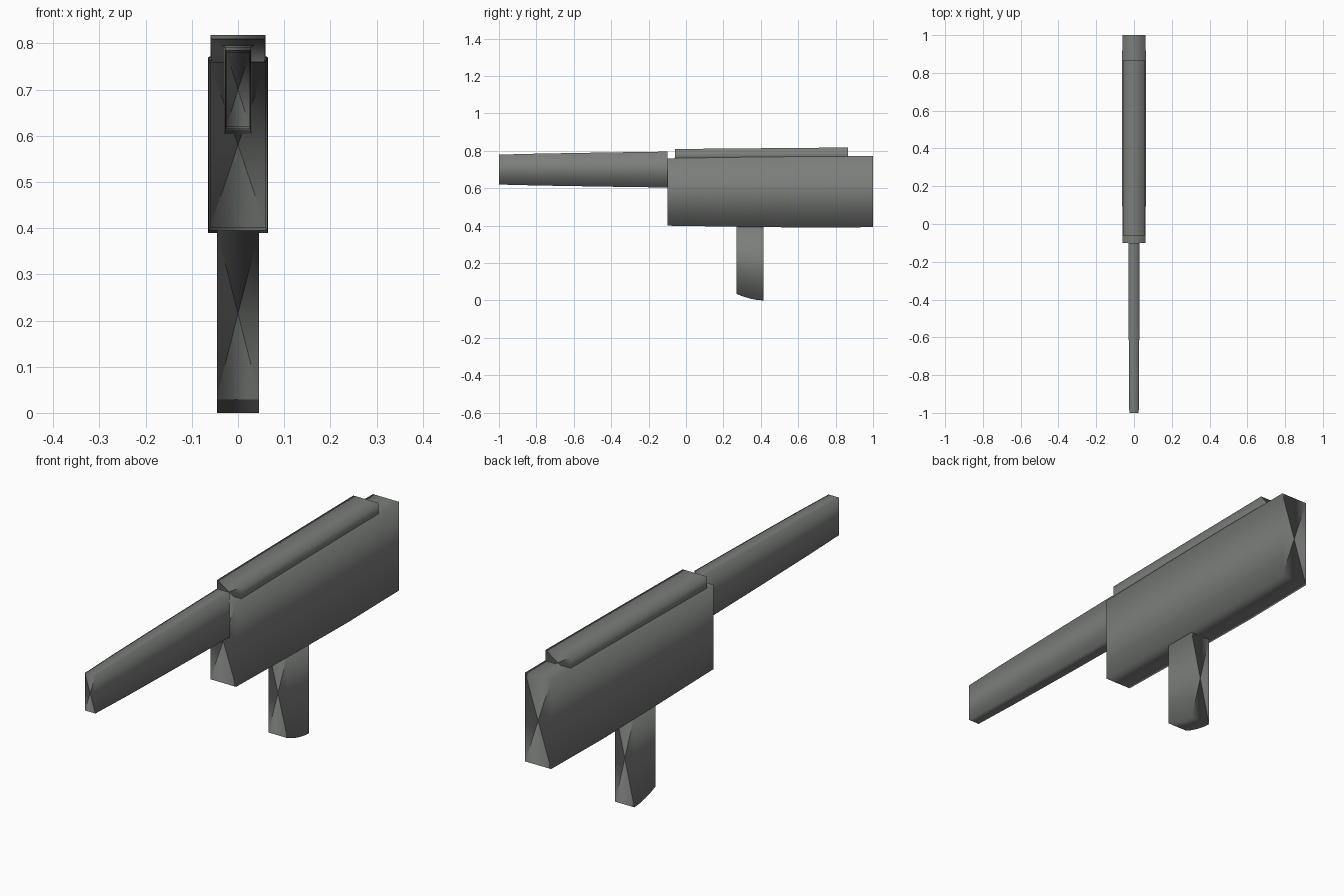
import bpy, bmesh
from mathutils import Vector

if "Cube" in bpy.data.objects:
    bpy.data.objects.remove(bpy.data.objects["Cube"])

dark = bpy.data.materials.new("dark_grey")
dark.diffuse_color = (0.2, 0.21, 0.2, 1)
dark.use_nodes = True
dark.node_tree.nodes["Principled BSDF"].inputs["Base Color"].default_value = dark.diffuse_color


def loft(name, sections):
    """Rectangular sections (y, half width, z low, z high) joined along y,
    closed by triangle fans, with shading normals rounded around the y axis."""
    bm = bmesh.new()
    rings = [[bm.verts.new(c) for c in ((-w, y, lo), (w, y, lo), (w, y, hi), (-w, y, hi))]
             for y, w, lo, hi in sections]
    for a, b in zip(rings, rings[1:]):
        for i in range(4):
            j = (i + 1) % 4
            bm.faces.new((a[i], a[j], b[j], b[i]))
    for ring, (y, w, lo, hi) in ((rings[0], sections[0]), (rings[-1], sections[-1])):
        centre = bm.verts.new((0, y, (lo + hi) / 2))
        for i in range(4):
            bm.faces.new((ring[i], ring[(i + 1) % 4], centre))
    bmesh.ops.recalc_face_normals(bm, faces=bm.faces)
    mesh = bpy.data.meshes.new(name)
    bm.verts.index_update()
    bm.to_mesh(mesh)
    bm.free()

    # Corner normals point out from the long axis; fan centres average their pair
    corner = [Vector(n).normalized() for n in ((-1, 0, -1), (1, 0, -1), (1, 0, 1), (-1, 0, 1))]
    ringed = 4 * len(sections)
    normals = [None] * len(mesh.loops)
    for p in mesh.polygons:
        p.use_smooth = True
        outer = [corner[v % 4] for v in p.vertices if v < ringed]
        mean = sum(outer, Vector())
        for li in p.loop_indices:
            v = mesh.loops[li].vertex_index
            normals[li] = corner[v % 4] if v < ringed else mean.normalized()
    mesh.normals_split_custom_set(normals)
    mesh.materials.append(dark)
    obj = bpy.data.objects.new(name, mesh)
    bpy.context.collection.objects.link(obj)
    return obj


# Tapered front bar
loft("barrel", [(-1.0, 0.025, 0.62, 0.78), (-0.8, 0.027, 0.615, 0.785),
                (-0.45, 0.0285, 0.609, 0.791), (-0.1, 0.0295, 0.604, 0.796)])

# Main housing, slightly bulged toward the rear
loft("body", [(-0.1, 0.061, 0.40, 0.76), (0.3, 0.0635, 0.394, 0.766),
              (0.65, 0.0645, 0.39, 0.77), (1.0, 0.0615, 0.392, 0.772)])

# Raised top cover
loft("top_cover", [(-0.06, 0.0575, 0.74, 0.81), (0.4, 0.059, 0.74, 0.814),
                   (0.865, 0.0595, 0.74, 0.818)])

# Handle with curved underside
loft("grip", [(y, 0.0455, z, 0.395) for y, z in
              ((0.27, 0.035), (0.303, 0.022), (0.34, 0.011), (0.375, 0.004), (0.414, 0.0))])
